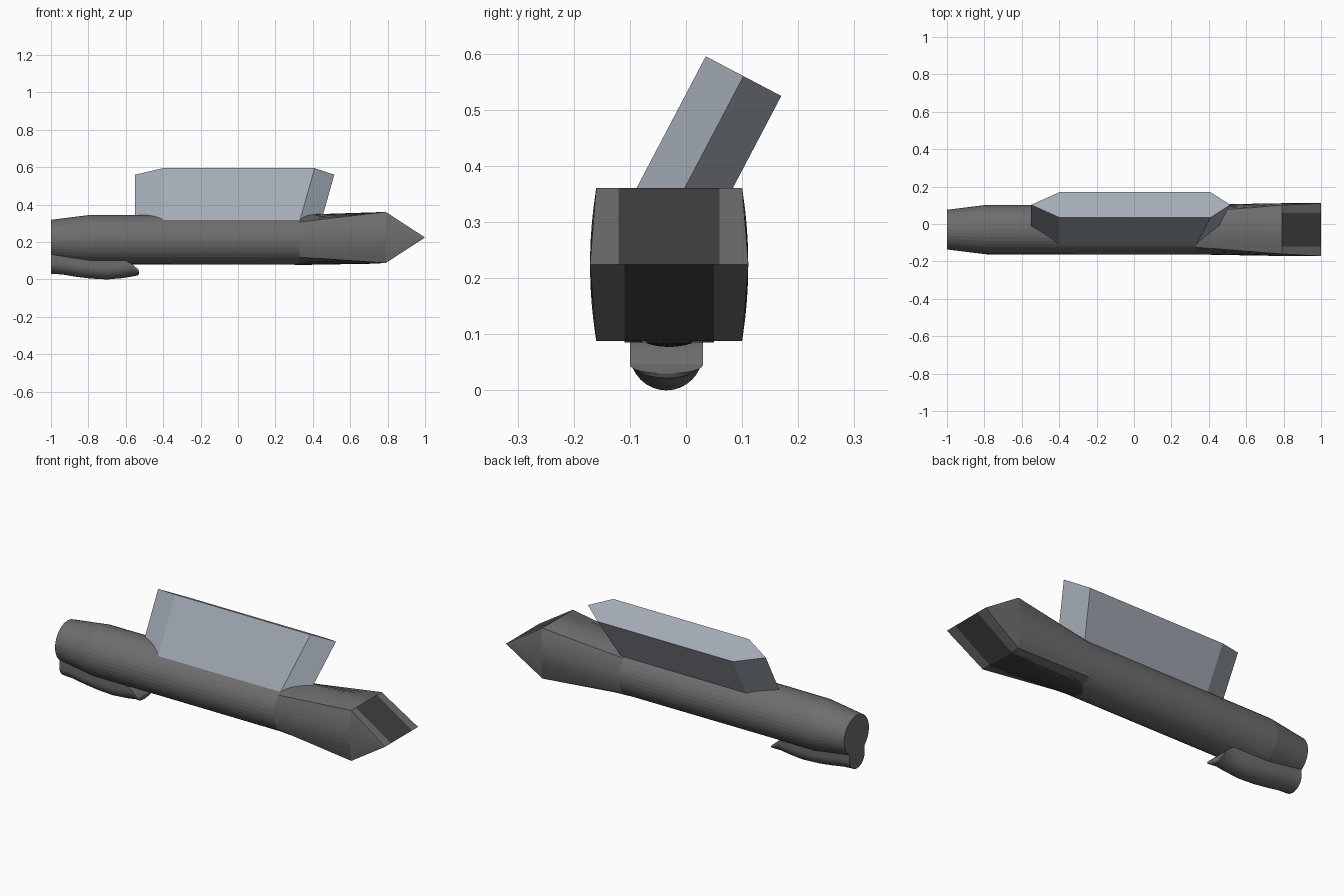
import bpy, bmesh, math

if "Cube" in bpy.data.objects:
    bpy.data.objects.remove(bpy.data.objects["Cube"])

CY, CZ, N = -0.03, 0.213, 40           # tube axis and number of sides


def material(name, rgb):
    m = bpy.data.materials.new(name)
    m.diffuse_color = (*rgb, 1)
    m.use_nodes = True
    m.node_tree.nodes["Principled BSDF"].inputs["Base Color"].default_value = m.diffuse_color
    return m


BODY = material("mid grey", (0.155, 0.155, 0.155))
DARK = material("dark grey", (0.052, 0.052, 0.052))
PALE = material("pale blue grey", (0.37, 0.41, 0.465))


def finish(name, bm, mats, recalc=True):
    if recalc:
        bmesh.ops.remove_doubles(bm, verts=bm.verts, dist=1e-5)
        bmesh.ops.recalc_face_normals(bm, faces=bm.faces)
    me = bpy.data.meshes.new(name)
    bm.to_mesh(me)
    bm.free()
    for m in mats:
        me.materials.append(m)
    ob = bpy.data.objects.new(name, me)
    bpy.context.collection.objects.link(ob)
    return ob


def loft(bm, rings, cap_start=True, cap_end=True):
    """Bridge equal-length closed rings of points."""
    vs = [[bm.verts.new(p) for p in r] for r in rings]
    for a, b in zip(vs, vs[1:]):
        for i in range(len(a)):
            j = (i + 1) % len(a)
            bm.faces.new((a[i], a[j], b[j], b[i]))
    if cap_start:
        bm.faces.new(vs[0])
    if cap_end:
        bm.faces.new(vs[-1])
    return vs


def circle(x, r):
    return [(x, CY + r * math.cos(2 * math.pi * i / N),
             CZ + r * math.sin(2 * math.pi * i / N)) for i in range(N)]


# Body: round tube that turns into a box with bulged sides
EZ, HW, HH, BULGE, X0, X1 = 0.2245, 0.13, 0.1365, 0.011, 0.33, 0.79
square = []
for i in range(N):
    c, s = math.cos(2 * math.pi * i / N), math.sin(2 * math.pi * i / N)
    k = max(abs(c), abs(s))
    square.append((c / k, s / k))
box = []
for u, v in square:
    side = BULGE * (1 - v * v) if abs(u) > 0.999 else 0
    box.append((X1, CY + HW * u + math.copysign(side, u), EZ + HH * v))

bm = bmesh.new()
loft(bm, [circle(-1, 0.106), circle(-0.79, 0.132), circle(X0, 0.133), box], cap_end=False)

# Wedge nose: fans at the sides, three strips above and below
for i in range(N):
    j = (i + 1) % N
    u = square[i][0]
    if abs(u) > 0.999 and abs(square[j][0] - u) < 0.001:
        tip = (1, CY + math.copysign(HW + BULGE, u), EZ)
        bm.faces.new([bm.verts.new(p) for p in (box[i], box[j], tip)])
for sign, inner in ((1, 0.09), (-1, 0.08)):
    back = [-HW, -inner, inner, HW]
    front = [-HW - BULGE, -inner, inner, HW + BULGE]
    for k in range(3):
        z = EZ + sign * HH
        pts = [(X1, CY + back[k], z), (X1, CY + back[k + 1], z),
               (1, CY + front[k + 1], EZ), (1, CY + front[k], EZ)]
        f = bm.faces.new([bm.verts.new(p) for p in pts])
        f.material_index = 1 if k == 1 else 0
finish("body", bm, [BODY, DARK])

# Dark underside strip with a rounded rear end, following the body surface
bm = bmesh.new()
rows = []
for x in (0.79, 0.68, 0.56, 0.44, 0.40, 0.36, 0.33, 0.31, 0.301):
    w = 0.08 * math.sqrt(max(0, 1 - (max(0, 0.44 - x) / 0.14) ** 2))
    t = max(0, (x - X0) / (X1 - X0))
    row = []
    for q in range(-4, 5):
        y = w * q / 4
        zc = CZ - math.sqrt(0.133 ** 2 - y * y)
        row.append(bm.verts.new((x, CY + y, zc + (EZ - HH - zc) * t - 0.0025)))
    rows.append(row)
for a, b in zip(rows, rows[1:]):
    for q in range(8):
        bm.faces.new((a[q], b[q], b[q + 1], a[q + 1]))
for f in bm.faces:
    f.normal_update()
    if f.normal.z > 0:
        f.normal_flip()
finish("underside_strip", bm, [DARK], recalc=False)

# Tilted slab with pointed ends; its right end leans inwards going down
hexagon = [(-0.55, 0), (-0.4, 1), (0.41, 1), (0.515, 0), (0.41, -1), (-0.4, -1)]
sn, cs = 0.465, 0.885


def slab_ring(depth):
    return [(x - (0.25 * depth if x > 0 else 0),
             0.1025 + 0.076 * cs * t - sn * depth,
             0.56 - 0.076 * sn * t - cs * depth) for x, t in hexagon]


bm = bmesh.new()
loft(bm, [slab_ring(0), slab_ring(0.38)])
finish("tilted_slab", bm, [PALE])

# Rounded keel pod under the rear: (x, bottom, top)
sections = [(-1, 0.03, 0.14), (-0.94, 0.027, 0.14), (-0.87, 0.015, 0.14),
            (-0.79, 0.005, 0.13), (-0.7, 0, 0.12), (-0.62, 0.007, 0.11),
            (-0.57, 0.015, 0.085), (-0.535, 0.022, 0.055), (-0.53, 0.03, 0.047)]
rings = []
for x, zb, zt in sections:
    h = min(0.065, (zt - zb) * 0.9)
    ring = [(x, -0.035 + 0.065 * math.cos(math.pi * (1 + i / 16)),
             zb + h + h * math.sin(math.pi * (1 + i / 16))) for i in range(17)]
    rings.append(ring + [(x, 0.03, zt), (x, -0.1, zt)])
bm = bmesh.new()
loft(bm, rings)
pod = finish("keel_pod", bm, [BODY])
bpy.context.view_layer.objects.active = pod
pod.select_set(True)
bpy.ops.object.shade_smooth_by_angle(angle=math.radians(30))
